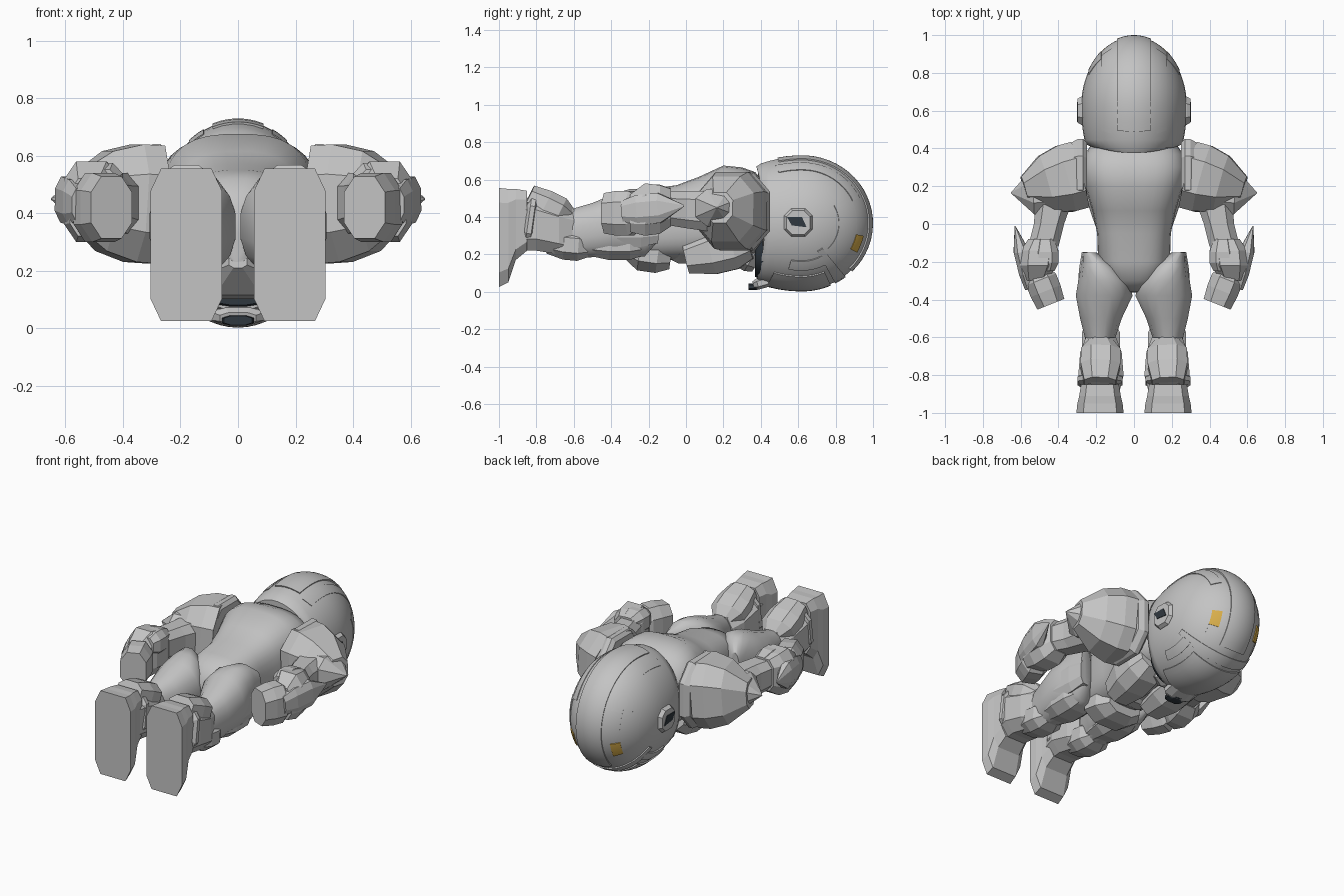
import bpy, bmesh
from math import sin, cos, pi, radians, sqrt, copysign
from mathutils import Vector

cube = bpy.data.objects.get("Cube")
if cube:
    bpy.data.objects.remove(cube, do_unlink=True)


def material(name, red, green, blue):
    mat = bpy.data.materials.new(name)
    mat.use_nodes = True
    mat.diffuse_color = (red, green, blue, 1)
    shader = mat.node_tree.nodes["Principled BSDF"]
    shader.inputs["Base Color"].default_value = mat.diffuse_color
    return mat


GREY = material("armour grey", .55, .55, .55)
DARK = material("dark visor blue", .03, .04, .05)
GOLD = material("gold lamp", .7, .43, .07)


def skin(name, rings, mat=GREY, mirror=False, smooth=False):
    """Join rings of points into a closed body."""
    bm = bmesh.new()
    loops = [[bm.verts.new(point) for point in ring] for ring in rings]
    count = len(loops[0])
    for near, far in zip(loops, loops[1:]):
        for i in range(count):
            j = (i + 1) % count
            bm.faces.new((near[i], near[j], far[j], far[i]))
    bm.faces.new(loops[0])
    bm.faces.new(loops[-1])
    bmesh.ops.recalc_face_normals(bm, faces=bm.faces[:])
    mesh = bpy.data.meshes.new(name)
    bm.to_mesh(mesh)
    bm.free()
    mesh.materials.append(mat)
    body = bpy.data.objects.new(name, mesh)
    bpy.context.collection.objects.link(body)
    if smooth:
        bpy.ops.object.select_all(action='DESELECT')
        body.select_set(True)
        bpy.context.view_layer.objects.active = body
        bpy.ops.object.shade_smooth_by_angle(angle=radians(40))
    if mirror:
        modifier = body.modifiers.new("Mirror", 'MIRROR')
        modifier.use_mirror_merge = False
    return body


def outline(sides, power):
    """Rounded square of half width one, with flat sides facing the axes."""
    def soften(value):
        return copysign(abs(value) ** (2 / power), value)
    angles = [2 * pi * (i + .5) / sides for i in range(sides)]
    widest = soften(cos(angles[0]))
    return [(soften(cos(a)) / widest, soften(sin(a)) / widest) for a in angles]


def tube(name, sections, sides=8, power=3, **options):
    """Sections along y: y, centre x, centre z, half width, half depth."""
    shape = outline(sides, power)
    rings = [[(x + width * u, y, z + depth * v) for u, v in shape]
             for y, x, z, width, depth in sections]
    return skin(name, rings, **options)


def plate(name, start, end, width, depth, root=.7, belly=1, tip=.7, mirror=True, mat=GREY):
    """Faceted armour block, full size near its root, narrowed at both ends."""
    start, end = Vector(start), Vector(end)
    side = (end - start).cross(Vector((0, 0, 1))).normalized()
    up = side.cross(end - start).normalized()
    rings = []
    for along, scale in ((0, root), (.25, 1), (.6, belly), (1, tip)):
        centre = start.lerp(end, along)
        rings.append([centre + side * (width * scale * u) + up * (depth * scale * v)
                      for u, v in outline(8, 2.5)])
    return skin(name, rings, mat, mirror)


# Helmet: an egg with its crown at +y and its face turned down
HALF_WIDTH, HALF_DEPTH, CROWN, NECK = .28, .356, .372, .5
CENTRE_Y, CENTRE_Z, RIM = .62, .366, .36


def helmet_point(side, turn, lift):
    length = CROWN if cos(turn) > 0 else NECK
    return ((HALF_WIDTH + lift) * sin(side),
            CENTRE_Y + (length + lift) * cos(side) * cos(turn),
            CENTRE_Z + (HALF_DEPTH + lift) * cos(side) * sin(turn))


def panel(name, sides, turns, lift=.008, **options):
    """Raised helmet panel between two sideways angles and two angles over the crown."""
    def spread(limits, steps):
        low, high = map(radians, limits)
        return [low + (high - low) * i / steps for i in range(steps + 1)]
    across = spread(sides, 12)
    rings = [[helmet_point(a, turn, lift) for a in across]
             + [helmet_point(a, turn, -.02) for a in reversed(across)]
             for turn in spread(turns, 24)]
    return skin(name, rings, smooth=True, **options)


shell = []
for step in range(24):
    y = RIM + (CENTRE_Y + CROWN - RIM) * sin(pi / 2 * step / 23.2)
    length = CROWN if y > CENTRE_Y else NECK
    scale = sqrt(1 - ((y - CENTRE_Y) / length) ** 2)
    shell.append((y, 0, CENTRE_Z, HALF_WIDTH * scale, HALF_DEPTH * scale))
helmet = tube("helmet_shell", shell, sides=48, power=2, smooth=True)

# The neck opening is cut back at the sides
for vertex in helmet.data.vertices:
    height = (vertex.co.z - CENTRE_Z) / HALF_DEPTH
    vertex.co.y = max(vertex.co.y, RIM + .06 * (1 - height ** 2))

tube("neck_seal", [(.37, 0, .19, .17, .11), (.39, 0, .2, .2, .13), (.44, 0, .25, .23, .18)],
     sides=24, power=2, mat=DARK, smooth=True)
plate("throat_guard", (0, .3, .2), (0, .38, .15), width=.12, depth=.07, mirror=False)
panel("helmet_crest", (-18, 18), (-45, 105))
panel("helmet_side_panel", (25, 37), (25, 108), lift=.004, mirror=True)
panel("helmet_temple_panel", (38, 58), (-45, 30), lift=.003, mirror=True)
panel("visor_plate", (-38, 38), (-112, -66))
panel("brow_ridge", (-62, 62), (-62, -52))
panel("cheek_ridge", (46, 56), (-102, -60), mirror=True)
panel("crown_lamp", (27, 38), (-29, -12), lift=.006, mat=GOLD, mirror=True)

plate("ear_cover", (.25, .6, .37), (.298, .6, .37), width=.075, depth=.075, root=1, tip=.85)
skin("ear_window", [[(x, .54, .4), (x, .62, .4), (x, .645, .345), (x, .565, .355)]
                    for x in (.295, .302)], mat=DARK, mirror=True)
plate("chin_guard", (0, .36, .035), (0, .45, .06), width=.09, depth=.03, tip=1, mirror=False)
plate("chin_vent", (0, .335, .027), (0, .4, .027), width=.055, depth=.018,
      root=.9, mirror=False, mat=DARK)

# Torso with front plates
tube("torso", [(.43, 0, .4, .22, .17), (.37, 0, .42, .26, .22), (.3, 0, .43, .28, .235),
               (.2, 0, .43, .26, .245), (.07, 0, .39, .22, .225), (-.05, 0, .37, .195, .2),
               (-.2, 0, .36, .19, .19), (-.3, 0, .35, .14, .17), (-.36, 0, .33, .04, .1)],
     sides=32, power=2.8, smooth=True)
plate("chest_plate", (.14, .34, .26), (.12, 0, .18), width=.12, depth=.12)
plate("belly_plate", (0, .06, .25), (0, -.1, .25), width=.14, depth=.1, mirror=False)
plate("pelvis_plate", (0, -.08, .19), (0, -.36, .23), width=.16, depth=.1, tip=.2, mirror=False)

# Legs
tube("thigh", [(-.15, .235, .38, .035, .11), (-.22, .19, .37, .09, .18),
               (-.3, .16, .365, .135, .185), (-.38, .158, .355, .15, .17),
               (-.5, .175, .33, .11, .145), (-.62, .18, .31, .075, .13)],
     sides=16, power=2.3, mirror=True, smooth=True)
plate("hip_plate", (.24, -.15, .34), (.265, -.52, .34), width=.045, depth=.1, root=.8, tip=.3)
plate("thigh_plate", (.17, -.22, .26), (.17, -.54, .26), width=.11, depth=.09)
tube("shin", [(-.6, .175, .31, .08, .13), (-.68, .175, .33, .11, .13),
              (-.8, .175, .36, .12, .14), (-.88, .175, .36, .1, .14)], mirror=True)
plate("knee_pad", (.175, -.52, .24), (.175, -.74, .26), width=.1, depth=.08)
plate("calf_guard", (.175, -.62, .4), (.18, -.84, .51), width=.105, depth=.08,
      root=.6, tip=.8)
plate("ankle_cuff", (.18, -.8, .38), (.18, -.87, .39), width=.12, depth=.15)
tube("boot", [(-1, .18, .29, .125, .265), (-.95, .18, .3, .12, .25),
              (-.91, .18, .36, .11, .19), (-.85, .18, .38, .1, .16)], power=5, mirror=True)

# Shoulders
plate("shoulder_collar", (.25, .27, .43), (.33, .27, .43), width=.18, depth=.21, root=.9, tip=.9)
plate("shoulder_guard", (.29, .26, .43), (.58, .18, .45), width=.18, depth=.205,
      root=1, belly=.85, tip=.4)
plate("shoulder_spike", (.36, .18, .45), (.65, .165, .45), width=.12, depth=.1, tip=.03)

# Arms
tube("upper_arm", [(.14, .42, .43, .1, .11), (0, .45, .44, .08, .1), (-.12, .48, .45, .08, .09)],
     mirror=True)
tube("forearm", [(-.08, .49, .45, .07, .1), (-.14, .5, .44, .1, .13),
                 (-.22, .51, .44, .095, .14), (-.3, .52, .42, .065, .1)], mirror=True)
plate("forearm_fin", (.55, -.34, .43), (.63, -.01, .46), width=.04, depth=.08, tip=.05)
plate("elbow_plate", (.47, -.25, .5), (.47, -.08, .5), width=.07, depth=.075)
plate("hand", (.51, -.25, .42), (.44, -.425, .42), width=.085, depth=.12, root=.7, tip=.9)
